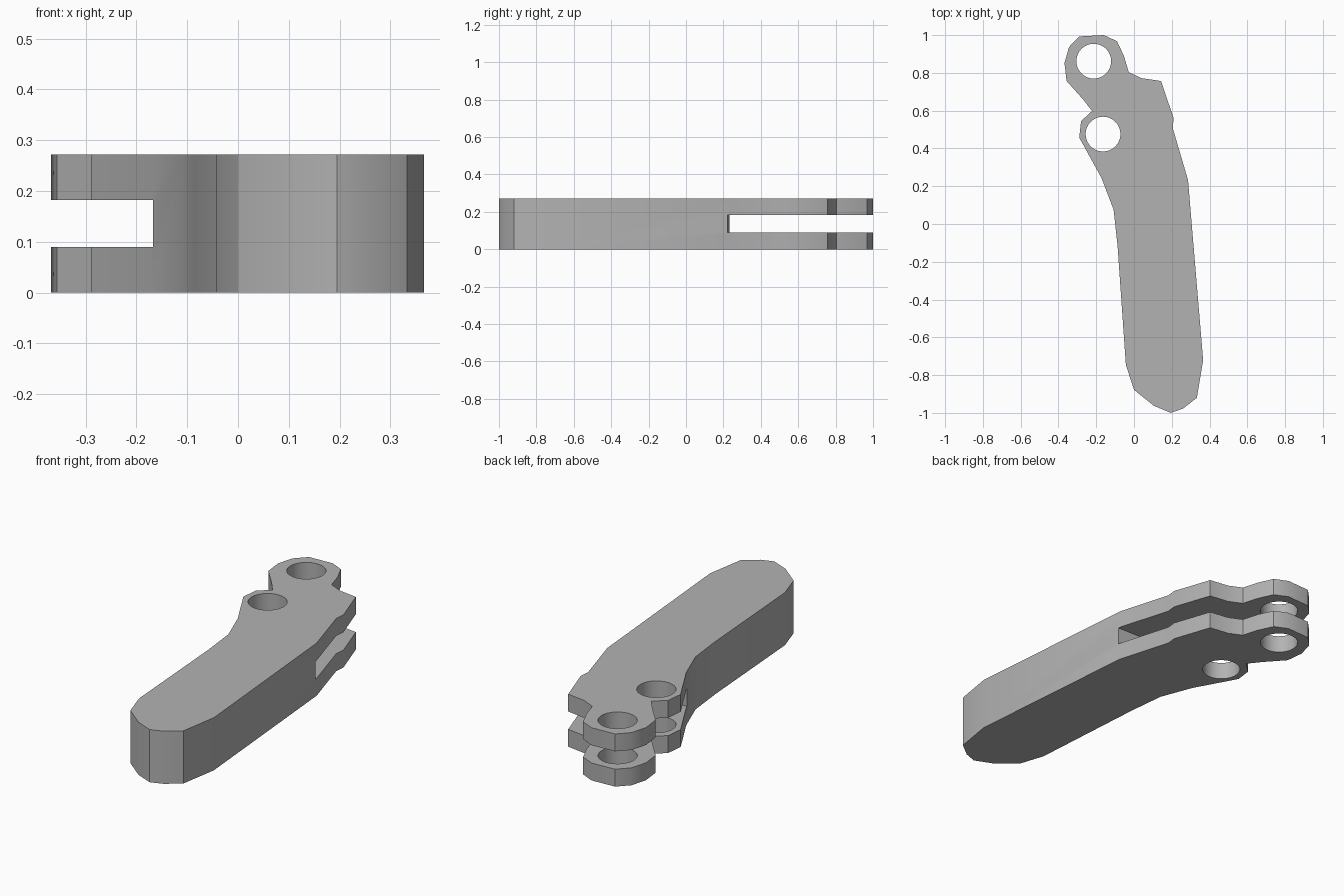
import bpy
import bmesh
import math

cube = bpy.data.objects.get("Cube")
if cube:
    bpy.data.objects.remove(cube, do_unlink=True)

HEIGHT = 0.272

grey = bpy.data.materials.new("plain grey")
grey.use_nodes = True
colour = (0.45, 0.45, 0.45, 1)
grey.diffuse_color = colour
grey.node_tree.nodes["Principled BSDF"].inputs["Base Color"].default_value = colour

# Lever outline, counterclockwise from the rounded grip end
outline = [
    (.195, -1), (.26, -.977), (.333, -.92), (.366, -.72), (.286, .233),
    (.205, .508), (.21, .56), (.143, .757), (.04, .772), (-.028, .804),
    (-.053, .889), (-.09, .968), (-.16, 1), (-.29, .993), (-.344, .937),
    (-.368, .852), (-.357, .757), (-.27, .66), (-.222, .598), (-.28, .545),
    (-.29, .458), (-.172, .243), (-.108, .076), (-.087, -.116),
    (-.043, -.746), (0, -.878), (.106, -.963),
]


def activate(obj):
    bpy.ops.object.select_all(action='DESELECT')
    obj.select_set(True)
    bpy.context.view_layer.objects.active = obj


def cut(target, cutter):
    """Subtract the cutter from the target and delete the cutter."""
    cutter.hide_render = True
    mod = target.modifiers.new("cut", 'BOOLEAN')
    mod.operation = 'DIFFERENCE'
    mod.solver = 'EXACT'
    mod.object = cutter
    activate(target)
    bpy.ops.object.modifier_apply(modifier=mod.name)
    bpy.data.objects.remove(cutter, do_unlink=True)


# Lever body: extruded outline
bm = bmesh.new()
face = bm.faces.new([bm.verts.new((x, y, 0)) for x, y in outline])
top = bmesh.ops.extrude_face_region(bm, geom=[face])["geom"]
bmesh.ops.translate(bm, vec=(0, 0, HEIGHT),
                    verts=[v for v in top if isinstance(v, bmesh.types.BMVert)])
bmesh.ops.recalc_face_normals(bm, faces=bm.faces)
mesh = bpy.data.meshes.new("lever_body")
bm.to_mesh(mesh)
bm.free()
lever = bpy.data.objects.new("lever_body", mesh)
bpy.context.collection.objects.link(lever)
mesh.materials.append(grey)

# Slot that forks the pivot end, its inner wall slightly slanted
bpy.ops.mesh.primitive_cube_add(size=1, location=(0.05, 0.727, HEIGHT / 2),
                                rotation=(0, 0, math.radians(-1.2)))
slot = bpy.context.object
slot.name = "slot_cutter"
slot.scale = (2, 1, 0.092)
cut(lever, slot)

# Two pin holes through both fork plates
for x, y in [(-.213, .862), (-.164, .476)]:
    bpy.ops.mesh.primitive_cylinder_add(vertices=48, radius=0.092, depth=1,
                                        location=(x, y, HEIGHT / 2))
    hole = bpy.context.object
    hole.name = "pin_hole_cutter"
    cut(lever, hole)

activate(lever)
bpy.ops.object.shade_smooth_by_angle(angle=math.radians(30))
